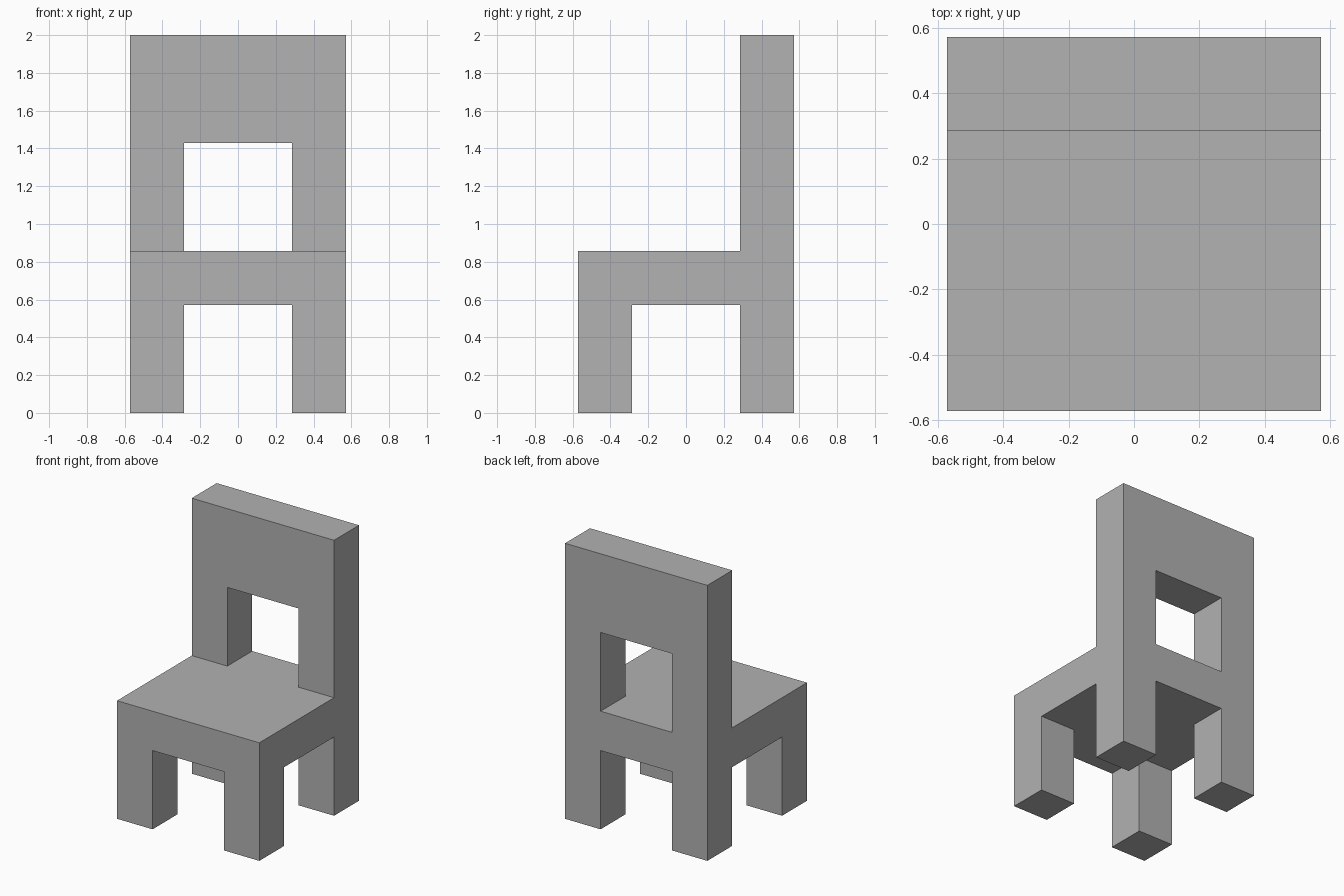
import bpy
import bmesh
from mathutils import Matrix, Vector

if "Cube" in bpy.data.objects:
    bpy.data.objects.remove(bpy.data.objects["Cube"], do_unlink=True)

U = 2 / 7  # thickness shared by legs, seat and back

# Plain grey material
grey = bpy.data.materials.new("plain grey")
grey.use_nodes = True
colour = (0.445, 0.445, 0.445, 1)
grey.diffuse_color = colour
grey.node_tree.nodes["Principled BSDF"].inputs["Base Color"].default_value = colour


def add_object(name, bm):
    bmesh.ops.recalc_face_normals(bm, faces=bm.faces)
    mesh = bpy.data.meshes.new(name)
    bm.to_mesh(mesh)
    bm.free()
    mesh.materials.append(grey)
    obj = bpy.data.objects.new(name, mesh)
    bpy.context.collection.objects.link(obj)
    return obj


def cut_opening(target, name, z_low, z_high):
    """Cut a centred opening, two units wide, from front to back."""
    bm = bmesh.new()
    size = Matrix.Diagonal((2 * U, 6 * U, (z_high - z_low) * U, 1))
    place = Matrix.Translation((0, 0, (z_low + z_high) / 2 * U))
    bmesh.ops.create_cube(bm, size=1, matrix=place @ size)
    cutter = add_object(name, bm)
    cutter.hide_render = True
    mod = target.modifiers.new(name, "BOOLEAN")
    mod.operation = "DIFFERENCE"
    mod.solver = "EXACT"
    mod.object = cutter
    bpy.context.view_layer.objects.active = target
    bpy.ops.object.modifier_apply(modifier=name)
    bpy.data.objects.remove(cutter, do_unlink=True)


# Side profile of the chair (y, z), extruded across the width
profile = [(-2, 0), (-1, 0), (-1, 2), (1, 2), (1, 0),
           (2, 0), (2, 7), (1, 7), (1, 3), (-2, 3)]
bm = bmesh.new()
side = bm.faces.new([bm.verts.new((-2 * U, y * U, z * U)) for y, z in profile])
result = bmesh.ops.extrude_face_region(bm, geom=[side], use_keep_orig=True)
moved = [v for v in result["geom"] if isinstance(v, bmesh.types.BMVert)]
bmesh.ops.translate(bm, verts=moved, vec=Vector((4 * U, 0, 0)))
chair = add_object("chair", bm)

# Space between the legs, then the opening in the back
cut_opening(chair, "leg_gap", -1, 2)
cut_opening(chair, "back_opening", 3, 5)
